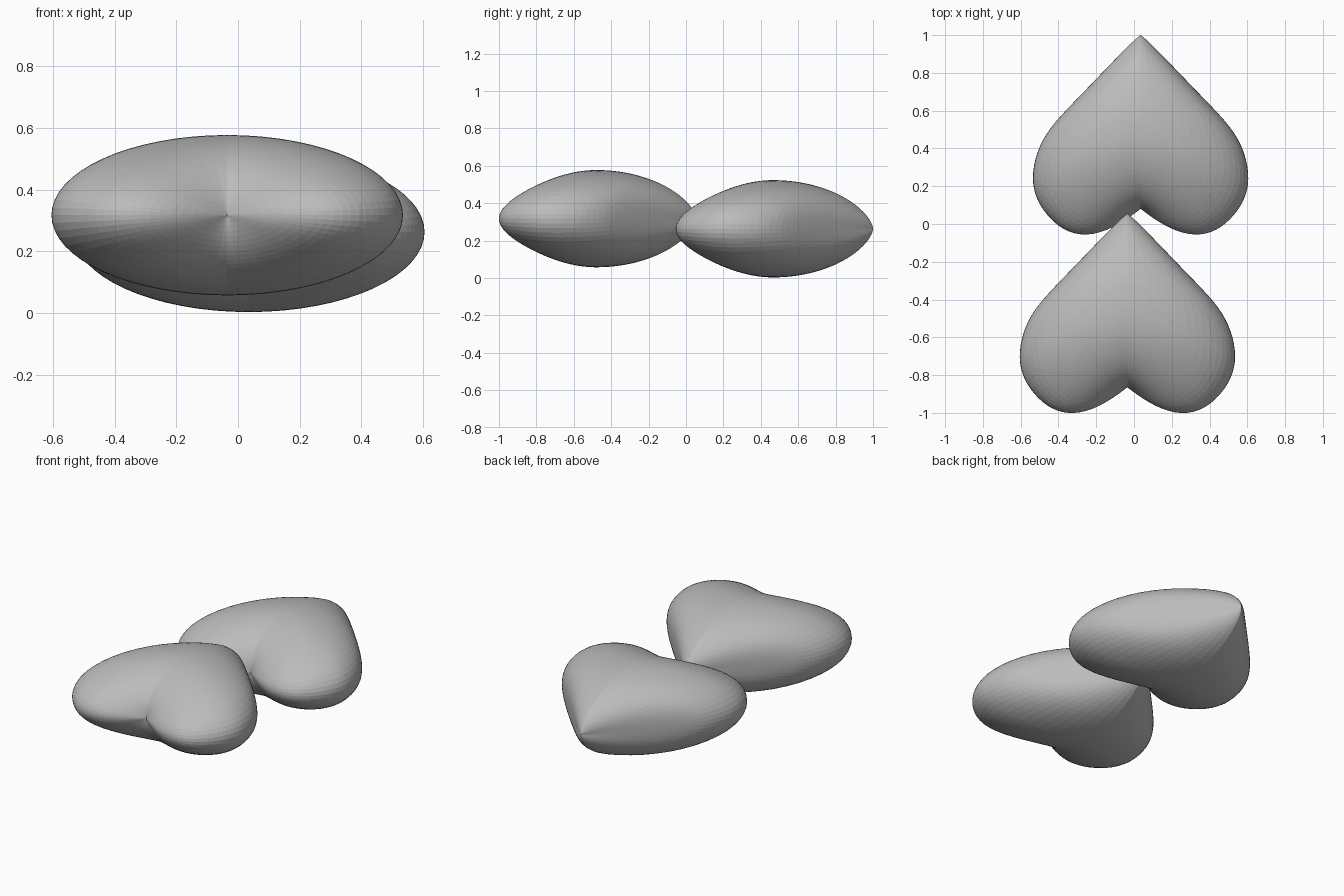
import bpy, bmesh, math
from mathutils import Matrix

default = bpy.data.objects.get("Cube")
if default:
    bpy.data.objects.remove(default, do_unlink=True)

grey = bpy.data.materials.new("plain_grey")
grey.use_nodes = True
colour = (0.5, 0.5, 0.5, 1)
grey.diffuse_color = colour
grey.node_tree.nodes["Principled BSDF"].inputs["Base Color"].default_value = colour

HALF_WIDTH, HALF_HEIGHT = 0.57, 0.26
TIP_LENGTH, LOBE_LENGTH = 0.534, 0.386
LOBE_SWEEP, SWEEP_RADIUS = 0.225, 0.8


def heart(name, location):
    """Sphere with its poles along y, pointed at the back and swept forward at both sides."""
    bm = bmesh.new()
    bmesh.ops.create_uvsphere(bm, u_segments=64, v_segments=48, radius=1,
                              matrix=Matrix.Rotation(-math.pi / 2, 4, 'X'))
    for v in bm.verts:
        x, y, z = v.co
        # Narrow the back half into a point
        ring = math.hypot(x, z)
        sideways = abs(x) / ring if ring > 1e-5 else 0
        taper = ring ** 0.25 if y > 0 else 1
        ring *= taper
        x *= HALF_WIDTH * taper
        z *= HALF_HEIGHT * taper
        y *= TIP_LENGTH if y > 0 else LOBE_LENGTH
        # Sweep the sides forward, fading smoothly towards the top and bottom
        sweep = math.sin(math.pi / 2 * min(ring / SWEEP_RADIUS, 1))
        y -= LOBE_SWEEP * sweep * sideways ** 1.4
        v.co = (x, y, z)
    bmesh.ops.recalc_face_normals(bm, faces=bm.faces)
    mesh = bpy.data.meshes.new(name)
    bm.to_mesh(mesh)
    bm.free()
    mesh.materials.append(grey)
    obj = bpy.data.objects.new(name, mesh)
    obj.location = location
    bpy.context.collection.objects.link(obj)


heart("back_heart", (0.035, 0.466, 0.263))
heart("front_heart", (-0.035, -0.479, 0.317))
